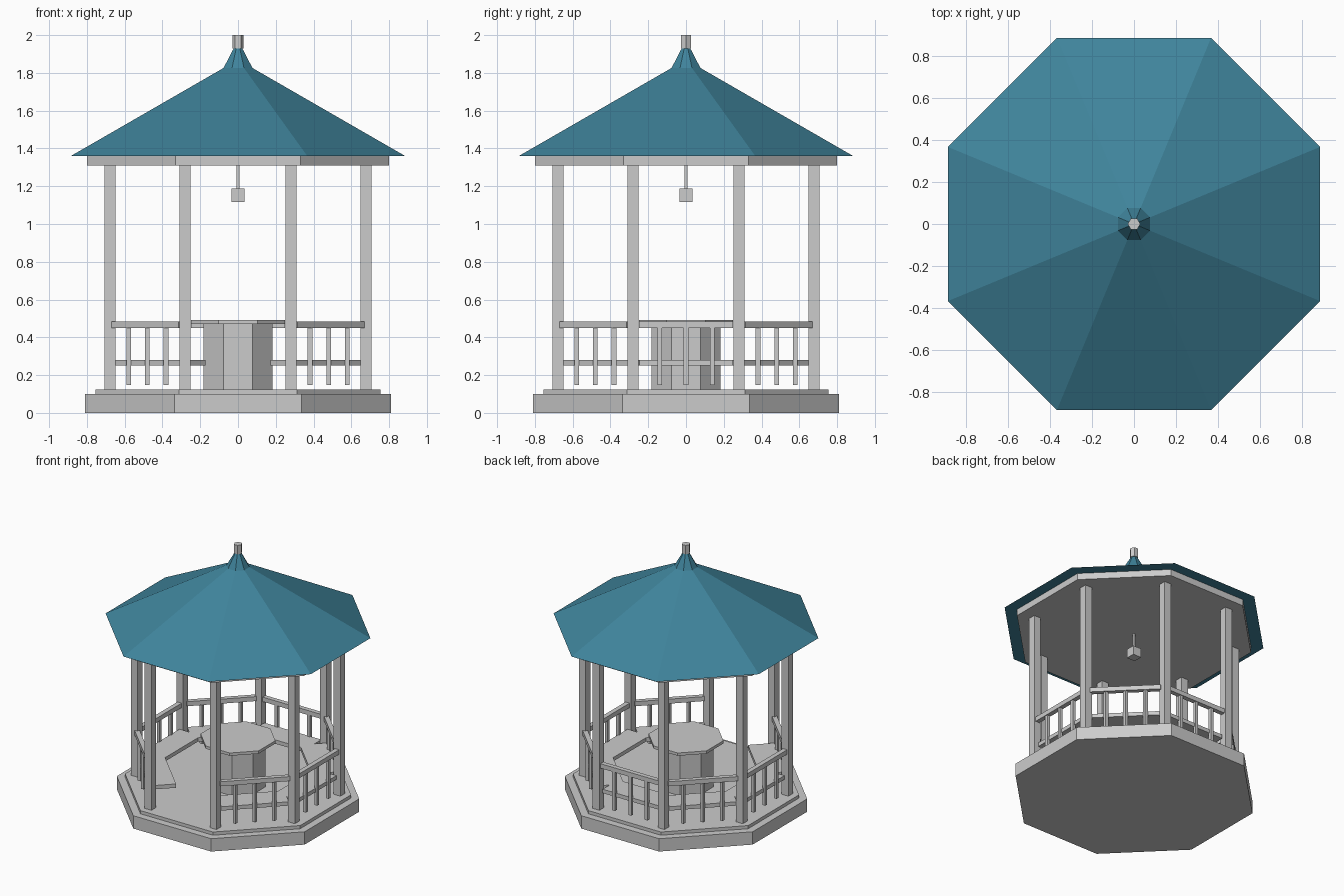
import bpy
from math import pi, cos, sin, radians
from mathutils import Matrix

if "Cube" in bpy.data.objects:
    bpy.data.objects.remove(bpy.data.objects["Cube"])

K = cos(pi / 8)  # apothem / circumradius of an octagon


def finish(name, mat=None):
    ob = bpy.context.object
    ob.name = name
    if mat:
        ob.data.materials.append(mat)
    return ob


def octagon(name, z0, z1, a0, a1=None, mat=None):
    """Eight-sided prism or cone, a0/a1 = bottom/top apothem."""
    a1 = a0 if a1 is None else a1
    bpy.ops.mesh.primitive_cone_add(vertices=8, radius1=a0 / K, radius2=a1 / K,
                                    depth=z1 - z0, location=(0, 0, (z0 + z1) / 2))
    ob = finish(name, mat)
    ob.data.transform(Matrix.Rotation(pi / 8, 4, 'Z'))
    return ob


def box(name, x, y, z0, z1, sx, sy, angle=0):
    bpy.ops.mesh.primitive_cube_add(size=1, location=(x, y, (z0 + z1) / 2),
                                    rotation=(0, 0, angle))
    ob = finish(name)
    ob.scale = (sx, sy, z1 - z0)
    return ob


teal = bpy.data.materials.new("teal_roof")
teal.diffuse_color = (0.05, 0.23, 0.33, 1)
teal.use_nodes = True
teal.node_tree.nodes["Principled BSDF"].inputs["Base Color"].default_value = teal.diffuse_color

# Platform
octagon("base_slab", 0, 0.10, 0.81)
octagon("floor", 0.10, 0.125, 0.755)

# Roof, ceiling, cap and finial
octagon("ceiling_beam", 1.31, 1.36, 0.80)
octagon("roof", 1.36, 1.87, 0.885, 0.0, teal)
octagon("roof_cap", 1.825, 1.935, 0.077, 0.02, teal)
bpy.ops.mesh.primitive_cylinder_add(vertices=6, radius=0.03, depth=0.07,
                                    location=(0, 0, 1.965))
finish("finial").data.transform(Matrix.Rotation(pi / 6, 4, 'Z'))

# Posts at the eight corners, square to the axes
for i in range(8):
    a = pi / 8 + i * pi / 4
    box(f"post_{i}", 0.734 * cos(a), 0.734 * sin(a), 0.125, 1.31, 0.058, 0.058)

# Railing and bench on every side except the open front
for i in range(8):
    deg = i * 45
    if deg == 270:
        continue
    a = radians(deg)
    c, s = cos(a), sin(a)
    box(f"top_rail_{i}", 0.679 * c, 0.679 * s, 0.45, 0.485, 0.036, 0.50, a)
    box(f"bench_{i}", 0.582 * c, 0.582 * s, 0.25, 0.28, 0.19, 0.49, a)
    for j in (-1, 0, 1):
        t = 0.14 * j
        box(f"baluster_{i}_{j + 1}", 0.679 * c - t * s, 0.679 * s + t * c,
            0.147, 0.455, 0.024, 0.024)

# Table
octagon("table_pedestal", 0.125, 0.47, 0.183)
octagon("table_top", 0.47, 0.492, 0.25)

# Hanging lamp
box("lamp_rod", 0, 0, 1.185, 1.31, 0.014, 0.014)
box("lamp", 0, 0, 1.117, 1.187, 0.07, 0.07)
